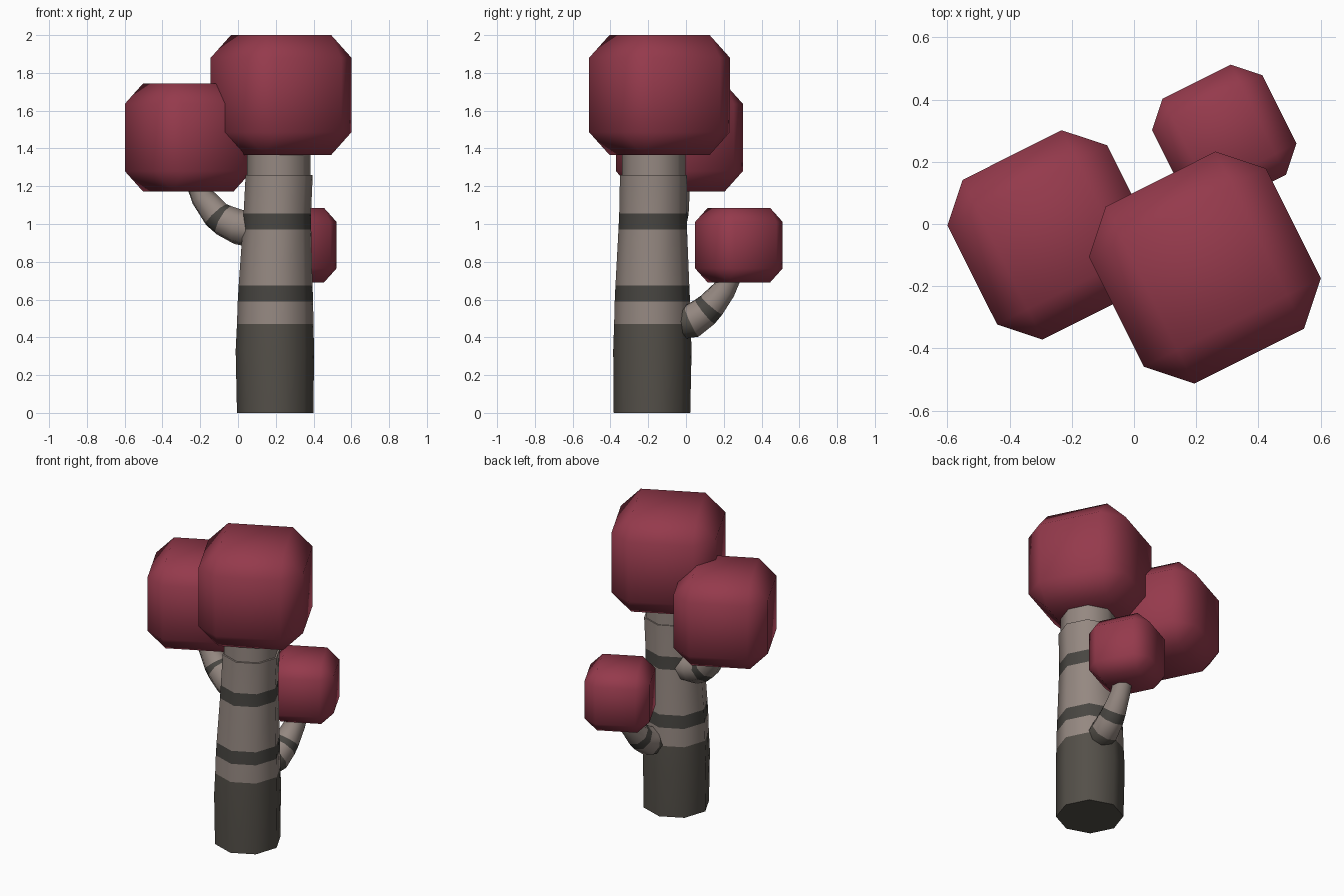
import bpy, bmesh, math
from mathutils import Vector, Matrix

if "Cube" in bpy.data.objects:
    bpy.data.objects.remove(bpy.data.objects["Cube"])

TURN = math.radians(26.6)   # the whole tree is turned about z


def material(name, rgb):
    m = bpy.data.materials.new(name)
    m.diffuse_color = (*rgb, 1)
    m.use_nodes = True
    m.node_tree.nodes["Principled BSDF"].inputs["Base Color"].default_value = m.diffuse_color
    return m


LEAF = material("dark red leaves", (0.30, 0.042, 0.072))
BARK = material("pale bark", (0.30, 0.247, 0.22))
BASE = material("dark base bark", (0.088, 0.079, 0.066))
BAND = material("dark band", (0.064, 0.060, 0.053))


def finish(bm, name, mats):
    bmesh.ops.recalc_face_normals(bm, faces=bm.faces)
    me = bpy.data.meshes.new(name)
    bm.to_mesh(me)
    bm.free()
    for m in mats:
        me.materials.append(m)
    ob = bpy.data.objects.new(name, me)
    bpy.context.collection.objects.link(ob)
    bpy.ops.object.select_all(action='DESELECT')
    ob.select_set(True)
    bpy.context.view_layer.objects.active = ob
    bpy.ops.object.shade_smooth_by_angle(angle=math.radians(60))
    return ob


def foliage(name, centre, half):
    """Chamfered cube."""
    bm = bmesh.new()
    bmesh.ops.create_cube(bm, size=2 * half)
    bmesh.ops.bevel(bm, geom=bm.edges[:], offset=half * 0.38, segments=1,
                    affect='EDGES', profile=0.5)
    bmesh.ops.transform(bm, verts=bm.verts,
                        matrix=Matrix.Translation(centre) @ Matrix.Rotation(TURN, 4, 'Z'))
    return finish(bm, name, [LEAF])


def tube(name, rings, bands, upright=False, sides=8):
    """Rings are (x, y, z, radius); bands gives the colour of each segment."""
    bm = bmesh.new()
    pts = [Vector(r[:3]) for r in rings]
    loops = []
    for i, p in enumerate(pts):
        if upright:
            u, v = Vector((1, 0, 0)), Vector((0, 1, 0))
        else:
            d = (pts[min(i + 1, len(pts) - 1)] - pts[max(i - 1, 0)]).normalized()
            u = d.cross(Vector((0, 0, 1))).normalized()
            v = u.cross(d)
        ring = []
        for k in range(sides):
            a = TURN - math.pi / 8 + 2 * math.pi * k / sides
            ring.append(bm.verts.new(p + rings[i][3] * (u * math.cos(a) + v * math.sin(a))))
        loops.append(ring)
    for i in range(len(loops) - 1):
        for k in range(sides):
            n = (k + 1) % sides
            f = bm.faces.new((loops[i][k], loops[i][n], loops[i + 1][n], loops[i + 1][k]))
            f.material_index = bands[i]
    bm.faces.new(loops[0]).material_index = bands[0]
    bm.faces.new(loops[-1]).material_index = bands[-1]
    return finish(bm, name, [BARK, BASE, BAND])


# leaf blocks
foliage("top_foliage", (0.228, -0.14, 1.683), 0.318)
foliage("left_foliage", (-0.263, -0.035, 1.458), 0.287)
foliage("back_foliage", (0.29, 0.28, 0.888), 0.198)

# trunk with dark base and two bands, and the core showing above the bark
tube("trunk", [(0.197, -0.18, 0, 0.203), (0.195, -0.178, 0.33, 0.208),
               (0.197, -0.178, 0.47, 0.203), (0.198, -0.178, 0.59, 0.200),
               (0.199, -0.178, 0.675, 0.196), (0.206, -0.176, 0.97, 0.182),
               (0.208, -0.175, 1.055, 0.179), (0.218, -0.172, 1.26, 0.178)],
     [1, 1, 0, 2, 0, 2, 0], upright=True)
tube("trunk_top", [(0.216, -0.17, 1.2, 0.168), (0.216, -0.17, 1.5, 0.168)],
     [0], upright=True)

# banded branches curving up into the side leaf blocks
tube("left_branch", [(0.10, -0.14, 0.97, 0.10), (0.0, -0.10, 0.985, 0.094),
                     (-0.075, -0.075, 1.02, 0.086), (-0.115, -0.062, 1.05, 0.08),
                     (-0.185, -0.045, 1.14, 0.066), (-0.235, -0.035, 1.27, 0.06)],
     [0, 0, 2, 0, 0])
tube("back_branch", [(0.245, -0.03, 0.475, 0.085), (0.252, 0.03, 0.485, 0.09),
                     (0.262, 0.10, 0.535, 0.083), (0.268, 0.135, 0.57, 0.077),
                     (0.278, 0.20, 0.65, 0.064), (0.288, 0.26, 0.78, 0.058)],
     [1, 0, 2, 0, 0])
